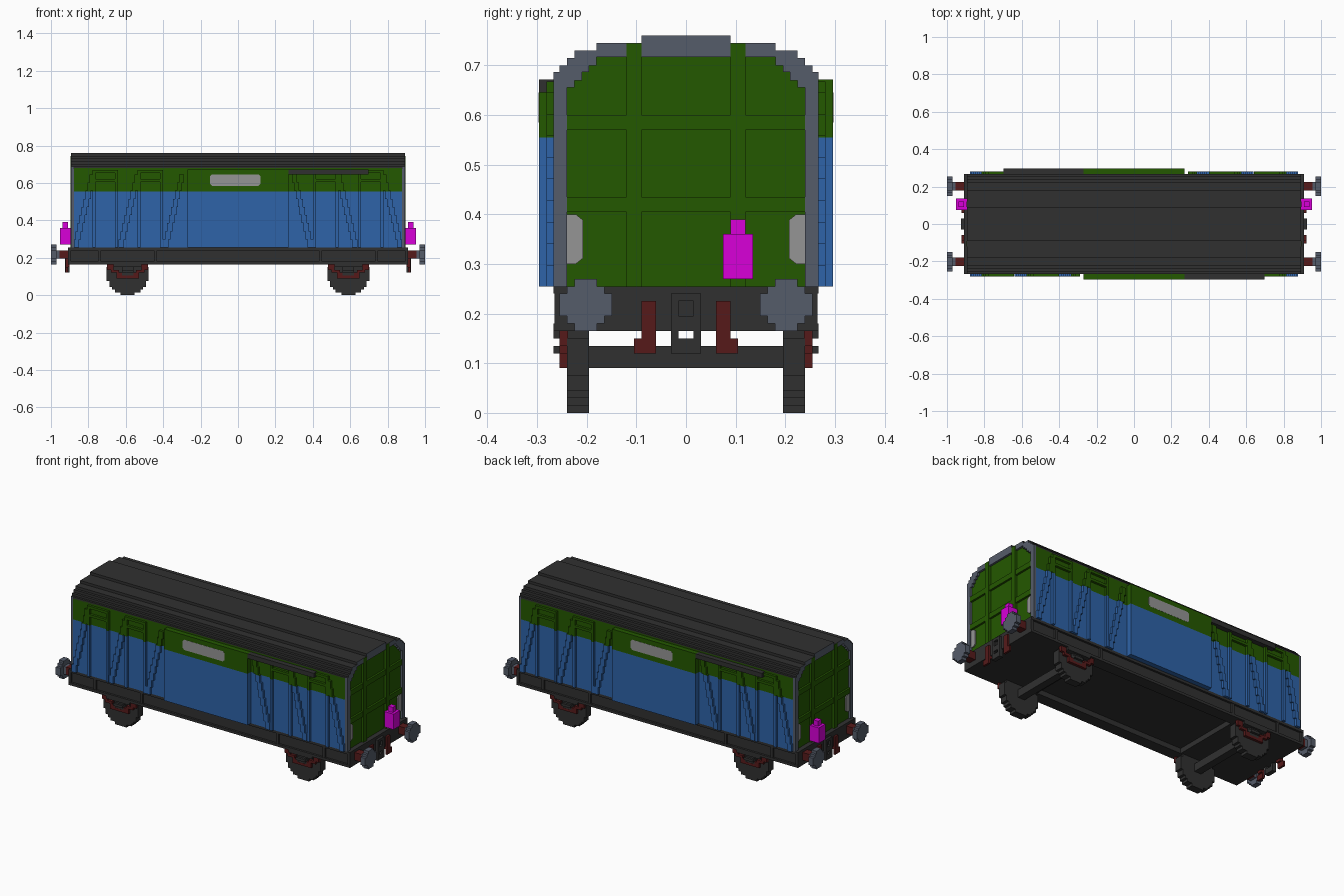
import bpy, bmesh, math
from mathutils import Vector

cube = bpy.data.objects.get("Cube")
if cube:
    bpy.data.objects.remove(cube, do_unlink=True)

U = 0.015          # stair-step unit
SPLIT = 0.555      # height where blue turns green


def material(name, rgb):
    lin = [((c / 255 + 0.055) / 1.055) ** 2.4 if c else 0.0 for c in rgb]
    m = bpy.data.materials.new(name)
    m.use_nodes = True
    m.diffuse_color = (*lin, 1)
    m.node_tree.nodes["Principled BSDF"].inputs["Base Color"].default_value = (*lin, 1)
    return m


BLUE = material("blue", (46, 99, 168))
GREEN = material("green", (36, 88, 0))
SLATE = material("slate", (85, 92, 106))
DARK = material("charcoal", (48, 48, 48))
BROWN = material("red_brown", (86, 26, 26))
MAGENTA = material("magenta", (217, 0, 217))
GREY = material("light_grey", (149, 149, 149))


def finish(name, bm, mats, rule=None):
    bmesh.ops.recalc_face_normals(bm, faces=bm.faces)
    if rule:
        for f in bm.faces:
            f.material_index = rule(f)
    me = bpy.data.meshes.new(name)
    bm.to_mesh(me)
    bm.free()
    for m in mats:
        me.materials.append(m)
    ob = bpy.data.objects.new(name, me)
    bpy.context.collection.objects.link(ob)
    return ob


def boxes(name, mat, *specs):
    """One object from boxes given as x0, x1, y0, y1, z0, z1; no mat = blue below, green above."""
    bm = bmesh.new()
    for s in specs:
        lo, hi = Vector(s[0::2]), Vector(s[1::2])
        verts = bmesh.ops.create_cube(bm, size=1)["verts"]
        for v in verts:
            v.co = (lo + hi) / 2 + v.co * (hi - lo)
    if mat:
        return finish(name, bm, [mat])
    bmesh.ops.bisect_plane(bm, geom=bm.verts[:] + bm.edges[:] + bm.faces[:],
                           plane_co=(0, 0, SPLIT), plane_no=(0, 0, 1))
    return finish(name, bm, [BLUE, GREEN], lambda f: int(f.calc_center_median().z > SPLIT))


def span(sign, a, b):
    """Ordered interval, flipped to the other side when sign is negative."""
    return tuple(sorted((sign * a, sign * b)))


def half_steps(z0, rows):
    """Right-hand stair outline, bottom to top, from (half width, top) rows."""
    pts, z = [], z0
    for w, top in rows:
        pts += [(w, z), (w, top)]
        z = top
    return pts


def mirrored(pts):
    return pts + [(-w, z) for w, z in reversed(pts)]


def prism(name, outline, axis, a, b, mats, rule=None, centre=0):
    """Extrude an outline of (width, z) along x or y."""
    bm = bmesh.new()
    place = (lambda w, z: (a, w + centre, z)) if axis == "x" else (lambda w, z: (w + centre, a, z))
    face = bm.faces.new([bm.verts.new(place(w, z)) for w, z in outline])
    moved = bmesh.ops.extrude_face_region(bm, geom=[face])["geom"]
    step = Vector((b - a, 0, 0)) if axis == "x" else Vector((0, b - a, 0))
    bmesh.ops.translate(bm, vec=step, verts=[v for v in moved if isinstance(v, bmesh.types.BMVert)])
    return finish(name, bm, mats, rule)


def disc_outline(n, zc):
    """Stair-stepped disc, n units across."""
    r, rows = n / 2, []
    for i in range(n):
        h = abs(i + 0.5 - r)
        w = math.floor(math.sqrt(r * r - h * h)) + 0.5
        rows.append((min(w, r) * U, zc + (i + 1 - r) * U))
    return mirrored(half_steps(zc - r * U, rows))


# Underframe: floor, channel-shaped side beams with stiffeners, solid end sections
boxes("underframe", DARK,
      (-0.91, 0.91, -0.255, 0.255, 0.195, 0.255),
      *[(*span(s, 0.48, 0.91), -0.255, 0.255, 0.165, 0.195) for s in (-1, 1)],
      *[(-0.48, 0.48, *span(s, 0.2, 0.255), 0.165, 0.195) for s in (-1, 1)])
for s, side in ((-1, "front"), (1, "back")):
    boxes(side + "_beam_flanges", DARK,
          *[(-0.91, 0.91, *span(s, 0.25, 0.267), z, z + U) for z in (0.165, 0.24)],
          *[(x - 0.008, x + 0.008, *span(s, 0.25, 0.265), 0.17, 0.25)
            for x in (-0.902, -0.74, -0.44, 0.44, 0.74, 0.902)])

# Body and stepped roof
boxes("body_walls", None, (-0.878, 0.878, -0.267, 0.267, 0.255, 0.68))
roof = half_steps(0.675, [(0.267, 0.687), (0.255, 0.70), (0.24, 0.715),
                          (0.225, 0.73), (0.18, 0.745), (0.09, 0.76)])
prism("roof", mirrored(roof), "x", -0.88, 0.88, [DARK])

# Ends
inner = half_steps(0.255, [(0.24, 0.655), (0.225, 0.67), (0.21, 0.687), (0.195, 0.70), (0.18, 0.717)])
outer = [(0.267, 0.255)] + roof[1:]
arch = mirrored(outer) + mirrored(inner)[::-1]
for s, end in ((1, "left"), (-1, "right")):
    prism(end + "_end_panel", mirrored(inner), "x", s * 0.87, s * 0.882, [GREEN])
    prism(end + "_end_arch", arch, "x", s * 0.878, s * 0.894, [SLATE, DARK],
          lambda f: int(abs(f.normal.x) < 0.5 and f.calc_center_median().z > 0.675
                        and f.normal.dot(f.calc_center_median() - Vector((0, 0, 0.3))) > 0))
    boxes(end + "_end_ribs", GREEN,
          *[(*span(s, 0.88, 0.896), *span(t, 0.09, 0.12), 0.255, 0.744) for t in (-1, 1)],
          *[(*span(s, 0.88, 0.8935), -0.24, 0.24, z, z + 2 * U) for z in (0.405, 0.57)])
    for t in (-1, 1):
        # Label plate with clipped inner corners
        plate = [(t * w, z) for w, z in ((0.24, 0.3), (0.222, 0.3), (0.207, 0.312),
                                         (0.207, 0.388), (0.222, 0.4), (0.24, 0.4))]
        prism(end + "_end_label", plate, "x", s * 0.881, s * 0.888, [GREY])
        # Buffer
        boxes(end + "_buffer_stem", BROWN, (*span(s, 0.9, 0.955), *span(t, 0.18, 0.225), 0.195, 0.24))
        boxes(end + "_buffer_rod", SLATE, (*span(s, 0.955, 0.975), *span(t, 0.18, 0.225), 0.195, 0.24))
        prism(end + "_buffer_plate", disc_outline(7, 0.2175), "x", s * 0.97, s * 1.0, [SLATE],
              centre=t * 0.202)
        # Brake hose
        boxes(end + "_brake_hose", BROWN,
              (*span(s, 0.9, 0.922), *span(t, 0.06, 0.09), 0.15, 0.225),
              (*span(s, 0.91, 0.922), *span(t, 0.06, 0.105), 0.12, 0.15))
    # Coupling hook
    boxes(end + "_coupling", DARK,
          *[(*span(s, 0.9, 0.925), *span(t, 0.015, 0.03), 0.12, 0.24) for t in (-1, 1)],
          *[(*span(s, 0.9, 0.925), -0.015, 0.015, a, b)
            for a, b in ((0.12, 0.15), (0.165, 0.195), (0.225, 0.24))])
    # Tail lamp
    boxes(end + "_tail_lamp", MAGENTA,
          (*span(s, 0.893, 0.953), 0.075, 0.135, 0.27, 0.36),
          (*span(s, 0.908, 0.938), 0.09, 0.12, 0.36, 0.39))

# Long sides; s is the side, the rail and sign are turned end for end
for s, side in ((-1, "front"), (1, "back")):
    y = span(s, 0.255, 0.281)
    boxes(side + "_door", None, (-0.27, 0.27, *span(s, 0.255, 0.296), 0.255, 0.672))
    boxes(side + "_door_rail", DARK, (*span(-s, 0.27, 0.697), *span(s, 0.255, 0.296), 0.645, 0.672))
    sign = [(-s * w, z) for w, z in ((-0.15, 0.595), (-0.14, 0.585), (0.11, 0.585), (0.12, 0.595),
                                     (0.12, 0.635), (0.11, 0.645), (-0.14, 0.645), (-0.15, 0.635))]
    prism(side + "_sign", sign, "y", s * 0.295, s * 0.2968, [GREY])
    for t in (-1, 1):
        # Uprights, stepped braces and top hatches
        boxes(side + "_uprights", None,
              *[(*span(t, x - 0.008, x + 0.008), *y, 0.255, 0.668) for x in (0.77, 0.65, 0.53, 0.41)])
        steps = 9
        dz = (0.645 - 0.255) / steps
        boxes(side + "_braces", None,
              *[(*span(t, x - i * 0.0105 - 0.028, x - i * 0.0105), *y,
                 0.255 + i * dz, 0.255 + (i + 1) * dz)
                for x in (0.878, 0.638, 0.4) for i in range(steps)])
        boxes(side + "_hatches", GREEN,
              *[(*span(t, x, x + 0.12), *y, z, z + U)
                for x in (0.41, 0.65) for z in (0.605, 0.653)])

# Running gear
for x, end in ((0.59, "left"), (-0.59, "right")):
    boxes(end + "_axle", DARK, (x - 0.022, x + 0.022, -0.2, 0.2, 0.09, 0.135))
    for s in (-1, 1):
        prism(end + "_wheel", disc_outline(15, 0.1125), "y", s * 0.195, s * 0.24, [DARK], centre=x)
        y = span(s, 0.238, 0.255)
        boxes(end + "_leaf_spring", BROWN,
              (x - 0.06, x + 0.06, *y, 0.09, 0.105),
              *[(x + a, x + b, *y, c, d) for t in (-1, 1)
                for a, b, c, d in ((*span(t, 0.03, 0.06), 0.105, 0.12),
                                   (*span(t, 0.045, 0.09), 0.12, 0.135),
                                   (*span(t, 0.075, 0.11), 0.135, 0.165))])
        boxes(end + "_axle_box", DARK,
              (x - 0.03, x + 0.03, *span(s, 0.238, 0.254), 0.105, 0.165),
              (x - 0.03, x + 0.03, *span(s, 0.238, 0.267), 0.12, 0.135),
              (x - 0.075, x + 0.075, *span(s, 0.238, 0.267), 0.15, 0.165))
